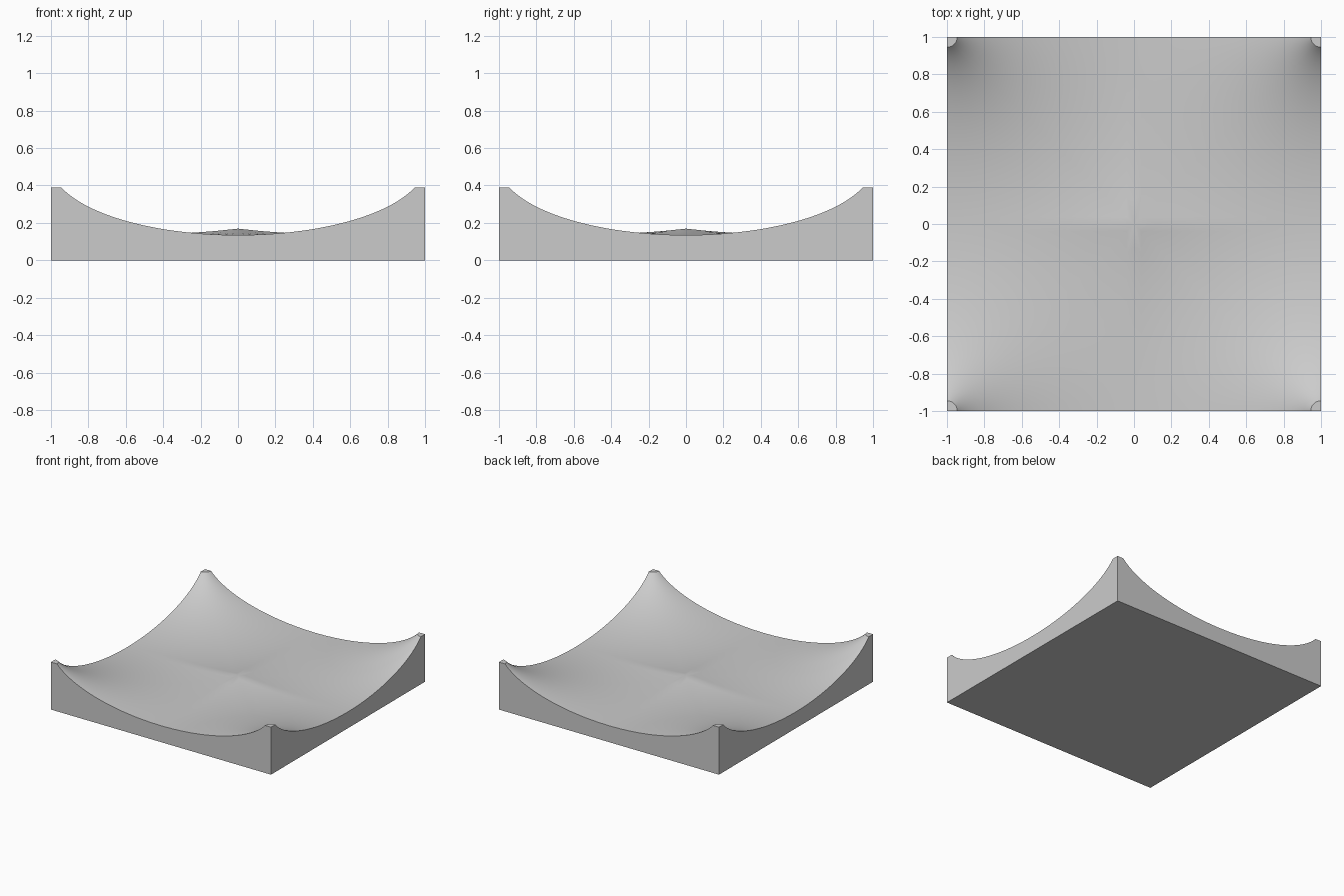
import bpy, bmesh
from math import sin, cos, pi, sqrt

cube = bpy.data.objects.get("Cube")
if cube:
    bpy.data.objects.remove(cube)

CAP_R, CAP_Z, LOW_Z = 0.055, 0.39, 0.135
RINGS, STEPS = 32, 24


def dish_height(r):
    """Elliptical dip measured by distance from the nearest corner."""
    depth = (CAP_Z - LOW_Z) / (1 - sqrt(1 - (1 - CAP_R) ** 2))
    return LOW_Z + depth * (1 - sqrt(1 - (1 - r) ** 2))


# One quarter of the tile, swept around its corner
bm = bmesh.new()
rows = []
for j in range(STEPS + 1):
    a = pi / 2 * j / STEPS
    c, s = cos(a), sin(a)
    reach = 1 / max(c, s)
    row = []
    for i in range(RINGS + 1):
        r = CAP_R + (reach - CAP_R) * (i / RINGS) ** 1.3
        row.append(bm.verts.new((1 - r * c, 1 - r * s, dish_height(r))))
    rows.append(row)
for p, q in zip(rows, rows[1:]):
    for i in range(RINGS):
        bm.faces.new((p[i], p[i + 1], q[i + 1], q[i]))

# Flat cap on the corner peak
tip = bm.verts.new((1, 1, CAP_Z))
bm.faces.new([tip] + [row[0] for row in rows])

# Outer walls and underside
foot = bm.verts.new((1, 1, 0))
rims = []
for row in (rows[0], rows[-1]):
    top = [tip] + row
    low = [foot] + [bm.verts.new((v.co.x, v.co.y, 0)) for v in row]
    for i in range(len(top) - 1):
        bm.faces.new((top[i], top[i + 1], low[i + 1], low[i]))
    rims.append(low)
middle = bm.verts.new((0, 0, 0))
bm.faces.new(rims[0] + [middle] + rims[1][:0:-1])
bmesh.ops.recalc_face_normals(bm, faces=bm.faces)
# The quarter is open on its inner sides, so check which way the cap faces
bm.normal_update()
if next(f for f in tip.link_faces if abs(f.normal.z) > 0.9).normal.z < 0:
    bmesh.ops.reverse_faces(bm, faces=bm.faces)

mesh = bpy.data.meshes.new("dished_tile")
bm.to_mesh(mesh)
bm.free()
tile = bpy.data.objects.new("dished_tile", mesh)
bpy.context.collection.objects.link(tile)

# Plain grey
grey = bpy.data.materials.new("light_grey")
grey.use_nodes = True
colour = (0.6, 0.6, 0.6, 1)
grey.diffuse_color = colour
grey.node_tree.nodes["Principled BSDF"].inputs["Base Color"].default_value = colour
mesh.materials.append(grey)

# Smooth dish with crisp rims, mirrored to all four corners
bpy.ops.object.select_all(action='DESELECT')
tile.select_set(True)
bpy.context.view_layer.objects.active = tile
bpy.ops.object.shade_smooth_by_angle(angle=pi / 6)
mirror = tile.modifiers.new("four_corners", 'MIRROR')
mirror.use_axis = (True, True, False)
mirror.use_clip = True
